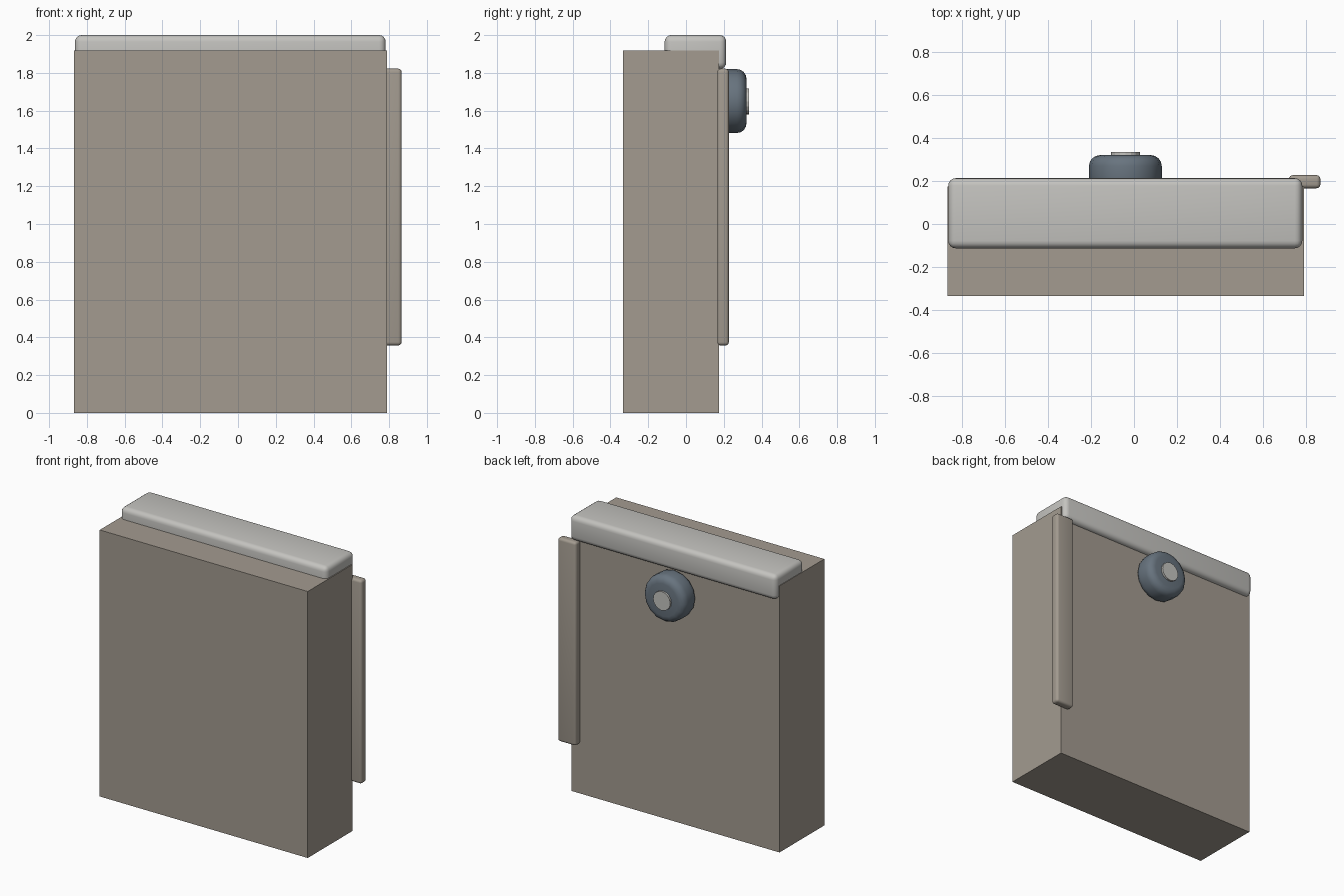
import bpy, math

if "Cube" in bpy.data.objects:
    bpy.data.objects.remove(bpy.data.objects["Cube"])


def material(name, rgb):
    m = bpy.data.materials.new(name)
    lin = [c / 255 / 12.92 if c < 10 else ((c / 255 + 0.055) / 1.055) ** 2.4 for c in rgb]
    m.diffuse_color = (*lin, 1)
    m.use_nodes = True
    m.node_tree.nodes["Principled BSDF"].inputs["Base Color"].default_value = m.diffuse_color
    return m


taupe = material("warm taupe", (163, 155, 144))
pale = material("pale grey", (196, 195, 191))
slate = material("slate blue", (104, 116, 127))


def finish(ob, name, mat, bevel, segments=4):
    ob.name = name
    ob.data.materials.append(mat)
    bpy.ops.object.transform_apply(location=False, rotation=True, scale=True)
    if bevel:
        b = ob.modifiers.new("rounding", "BEVEL")
        b.width = bevel
        b.segments = segments
        b.limit_method = "ANGLE"
        b.angle_limit = math.radians(50)
        bpy.ops.object.modifier_apply(modifier=b.name)
        bpy.ops.object.shade_smooth_by_angle(angle=math.radians(35))
    return ob


def box(name, lo, hi, mat, bevel=0):
    bpy.ops.mesh.primitive_cube_add(size=1, location=[(a + b) / 2 for a, b in zip(lo, hi)])
    ob = bpy.context.object
    ob.scale = [b - a for a, b in zip(lo, hi)]
    return finish(ob, name, mat, bevel)


def disc(name, x, z, y0, y1, radius, sides, mat, bevel=0):
    bpy.ops.mesh.primitive_cylinder_add(vertices=sides, radius=radius, depth=y1 - y0,
                                        location=(x, (y0 + y1) / 2, z),
                                        rotation=(math.pi / 2, 0, 0))
    return finish(bpy.context.object, name, mat, bevel)


# Main slab
box("body", (-0.867, -0.334, 0), (0.789, 0.175, 1.918), taupe)
# Rounded cap that laps over the rear top edge
box("top_cap", (-0.863, -0.113, 1.82), (0.782, 0.213, 2.0), pale, 0.035)
# Upright strip on the rear right corner
box("side_strip", (0.72, 0.166, 0.357), (0.866, 0.227, 1.822), taupe, 0.018)
# Rear knob with its centre button
disc("knob", -0.04, 1.651, 0.16, 0.32, 0.169, 16, slate, 0.05)
disc("knob_button", -0.04, 1.649, 0.30, 0.334, 0.068, 16, pale)
